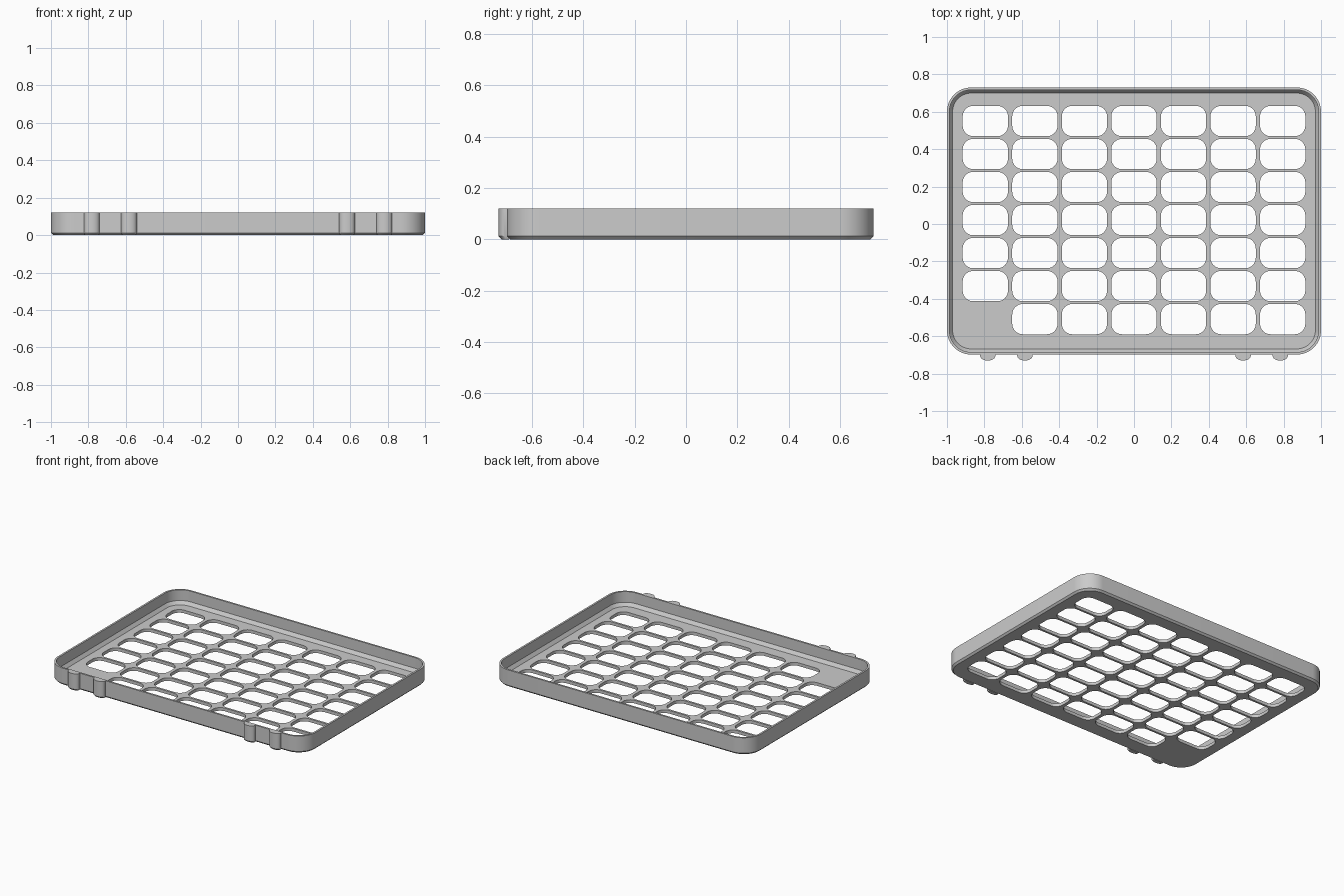
import bpy, bmesh
from math import sin, cos, pi

cube = bpy.data.objects.get("Cube")
if cube:
    bpy.data.objects.remove(cube, do_unlink=True)

grey = bpy.data.materials.new("plain grey")
grey.use_nodes = True
COLOUR = (0.6, 0.6, 0.6, 1)
grey.diffuse_color = COLOUR
grey.node_tree.nodes["Principled BSDF"].inputs["Base Color"].default_value = COLOUR

CY = 0.016                    # centre of the tray body in y
HALF_X, HALF_Y = 1.0, 0.714
CORNER = 0.13
HEIGHT, FLOOR = 0.12, 0.022
CHAMFER, FLOOR_INSET = 0.012, 0.03


def rounded_rect(cx, cy, hx, hy, r, steps):
    """Outline of a rounded rectangle, counter-clockwise."""
    pts = []
    for q, (sx, sy) in enumerate([(1, 1), (-1, 1), (-1, -1), (1, -1)]):
        for i in range(steps + 1):
            a = pi / 2 * (q + i / steps)
            pts.append((cx + sx * (hx - r) + r * cos(a),
                        cy + sy * (hy - r) + r * sin(a)))
    return pts


def body_outline(inset):
    return rounded_rect(0, CY, HALF_X - inset, HALF_Y - inset, CORNER - inset, 14)


def loft(name, rings, wrap=False):
    """Skin closed rings of (outline, z); cap the ends or wrap them round."""
    bm = bmesh.new()
    loops = [[bm.verts.new((x, y, z)) for x, y in outline] for outline, z in rings]
    pairs = list(zip(loops, loops[1:]))
    if wrap:
        pairs.append((loops[-1], loops[0]))
    else:
        bm.faces.new(loops[0])
        bm.faces.new(loops[-1])
    n = len(loops[0])
    for a, b in pairs:
        for i in range(n):
            j = (i + 1) % n
            bm.faces.new((a[i], a[j], b[j], b[i]))
    bmesh.ops.recalc_face_normals(bm, faces=bm.faces)
    mesh = bpy.data.meshes.new(name)
    bm.to_mesh(mesh)
    bm.free()
    return finish(bpy.data.objects.new(name, mesh))


def finish(obj):
    obj.data.materials.append(grey)
    bpy.context.collection.objects.link(obj)
    bpy.ops.object.select_all(action='DESELECT')
    obj.select_set(True)
    bpy.context.view_layer.objects.active = obj
    if obj.type == 'CURVE':
        bpy.ops.object.convert(target='MESH')
    bpy.ops.object.shade_smooth_by_angle(angle=pi / 6)
    return bpy.context.object


# Rim wall, chamfered outside at the bottom and inside at the floor
profile = [(FLOOR_INSET, 0), (CHAMFER, 0), (0, CHAMFER), (0, HEIGHT),
           (0.013, HEIGHT), (0.013, 0.045), (FLOOR_INSET, FLOOR)]
loft("rim_wall", [(body_outline(d), z) for d, z in profile], wrap=True)

# Floor grid: one outline with rounded openings, solid in the front right cell
curve = bpy.data.curves.new("floor_grid", 'CURVE')
curve.dimensions = '2D'
curve.fill_mode = 'BOTH'
curve.extrude = FLOOR / 2
outlines = [body_outline(FLOOR_INSET)]
for col in range(7):
    for row in range(7):
        if (col, row) != (0, 0):
            outlines.append(rounded_rect((col - 3) * 0.265, 0.021 + (row - 3) * 0.1765,
                                         0.121, 0.081, 0.056, 8))
for pts in outlines:
    spline = curve.splines.new('POLY')
    spline.points.add(len(pts) - 1)
    for p, (x, y) in zip(spline.points, pts):
        p.co = (x, y, 0, 1)
    spline.use_cyclic_u = True
floor = bpy.data.objects.new("floor_grid", curve)
floor.location.z = FLOOR / 2
finish(floor)

# Rounded ribs on the front wall
front = CY - HALF_Y


def rib_outline(cx, inset):
    w, d = 0.042 - inset / 2, 0.032 - inset
    pts = [(cx + w, front + 0.008)]
    for i in range(17):
        a = pi * i / 16
        c, s = cos(a), sin(a)
        pts.append((cx + w * c, front - d * s ** 0.8))
    pts.append((cx - w, front + 0.008))
    return pts


for side, s in (("left", 1), ("right", -1)):
    for place, x in (("inner", 0.583), ("outer", 0.782)):
        loft(f"{side}_{place}_rib", [(rib_outline(s * x, CHAMFER), 0),
                                     (rib_outline(s * x, 0), CHAMFER),
                                     (rib_outline(s * x, 0), HEIGHT)])
